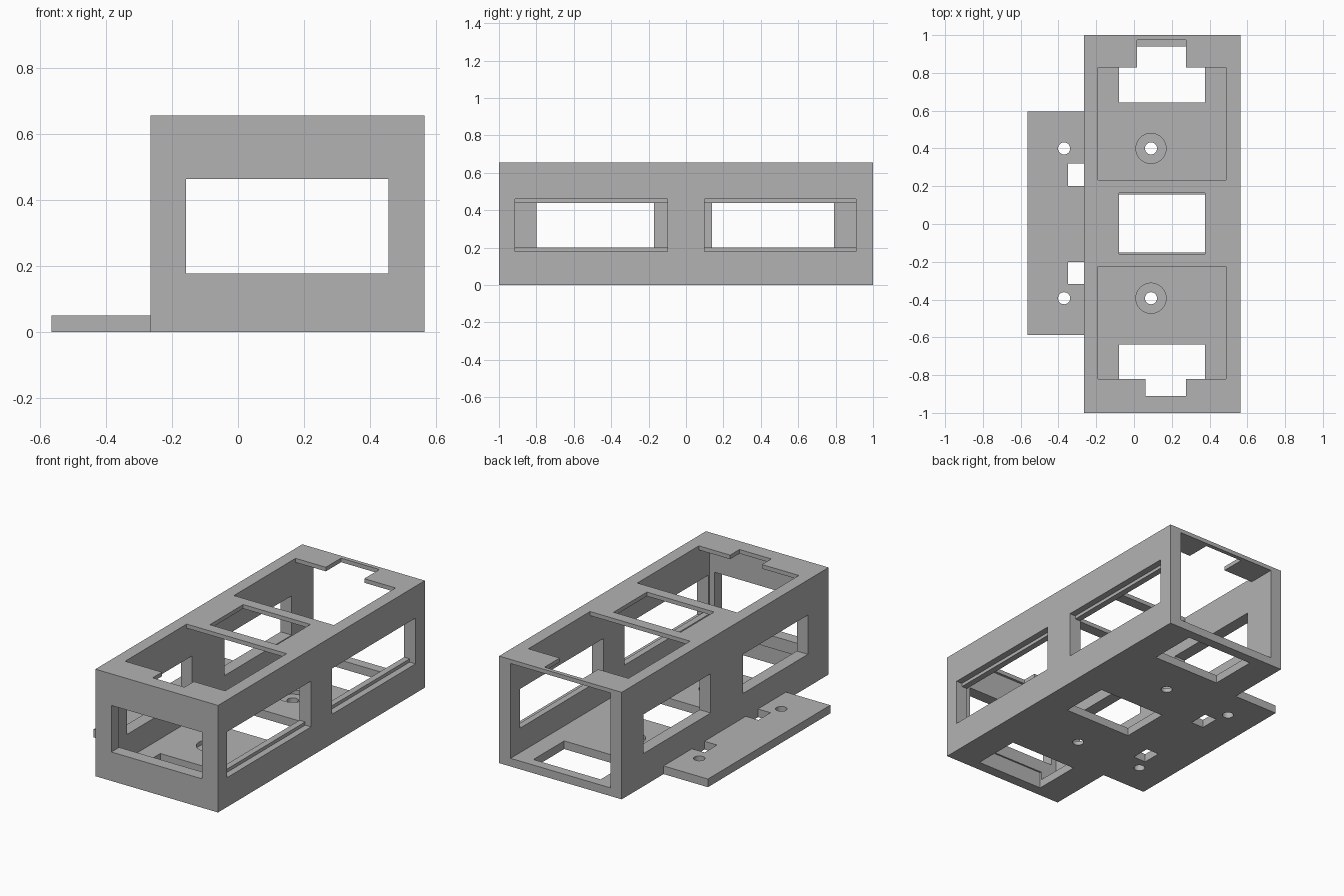
import bpy
import bmesh

cube = bpy.data.objects.get("Cube")
if cube:
    bpy.data.objects.remove(cube, do_unlink=True)

grey = bpy.data.materials.new("plain_grey")
grey.use_nodes = True
colour = (0.45, 0.45, 0.45, 1)
grey.diffuse_color = colour
grey.node_tree.nodes["Principled BSDF"].inputs["Base Color"].default_value = colour


def add(name, bm):
    mesh = bpy.data.meshes.new(name)
    bm.to_mesh(mesh)
    bm.free()
    mesh.materials.append(grey)
    obj = bpy.data.objects.new(name, mesh)
    bpy.context.collection.objects.link(obj)
    return obj


def box(name, x, y, z):
    """Box from three (low, high) ranges."""
    bm = bmesh.new()
    bmesh.ops.create_cube(bm, size=1)
    for v in bm.verts:
        v.co = [r[0] if c < 0 else r[1] for c, r in zip(v.co, (x, y, z))]
    return add(name, bm)


def drill(x, y, radius, z):
    bm = bmesh.new()
    bmesh.ops.create_cone(bm, cap_ends=True, segments=32, radius1=radius,
                          radius2=radius, depth=z[1] - z[0])
    bmesh.ops.translate(bm, verts=bm.verts, vec=(x, y, sum(z) / 2))
    return add("drill", bm)


def cut(target, cutter):
    """Subtract the cutter, bake the result and remove the cutter."""
    cutter.hide_render = True
    mod = target.modifiers.new("cut", "BOOLEAN")
    mod.operation = "DIFFERENCE"
    mod.solver = "EXACT"
    mod.object = cutter
    bpy.context.view_layer.update()
    deps = bpy.context.evaluated_depsgraph_get()
    baked = bpy.data.meshes.new_from_object(target.evaluated_get(deps))
    target.modifiers.clear()
    target.data = baked
    bpy.data.objects.remove(cutter, do_unlink=True)


def cut_box(target, x, y, z):
    cut(target, box("cutter", x, y, z))


HEIGHT, FLOOR, ROOF = 0.655, 0.05, 0.63
INNER = (-0.19, 0.487)
HOLE_X = (-0.08, 0.375)
ABOVE = (0.6, 0.8)
BELOW = (-0.1, 0.1)

# Hollow frame, open at the back
frame = box("box_frame", (-0.265, 0.565), (-1, 1), (0, HEIGHT))
cut_box(frame, INNER, (-0.925, 1.1), (FLOOR, ROOF))

# Front window
cut_box(frame, (-0.157, 0.455), (-1.1, -0.85), (0.177, 0.462))

# Side windows: stepped on the left wall, smaller on the right wall
for y in ((-0.915, -0.1), (0.1, 0.91)):
    cut_box(frame, (0.4, 0.7), y, (0.2, 0.44))
    cut_box(frame, (0.525, 0.7), y, (0.18, 0.46))
for y in ((-0.8, -0.172), (0.14, 0.79)):
    cut_box(frame, (-0.4, -0.1), y, (0.2, 0.44))

# Roof openings with their notches
cut_box(frame, INNER, (-0.82, -0.225), ABOVE)
cut_box(frame, (0.06, 0.275), (-0.91, -0.8), ABOVE)
cut_box(frame, INNER, (0.232, 0.828), ABOVE)
cut_box(frame, (0.015, 0.275), (0.8, 0.975), ABOVE)
cut_box(frame, HOLE_X, (-0.158, 0.165), ABOVE)

# Floor openings
for y in ((-0.935, -0.637), (-0.15, 0.155), (0.642, 0.94)):
    cut_box(frame, HOLE_X, y, BELOW)

# Side mounting flange with slots
flange = box("mounting_flange", (-0.565, -0.265), (-0.588, 0.595), (0, FLOOR))
for y in ((-0.317, -0.2), (0.2, 0.32)):
    cut_box(flange, (-0.35, -0.2), y, BELOW)

# Screw holes, counterbored in the floor
for y in (-0.393, 0.4):
    cut(frame, drill(0.09, y, 0.08, (0.025, 0.1)))
    cut(frame, drill(0.09, y, 0.032, BELOW))
    cut(flange, drill(-0.37, y, 0.032, BELOW))
